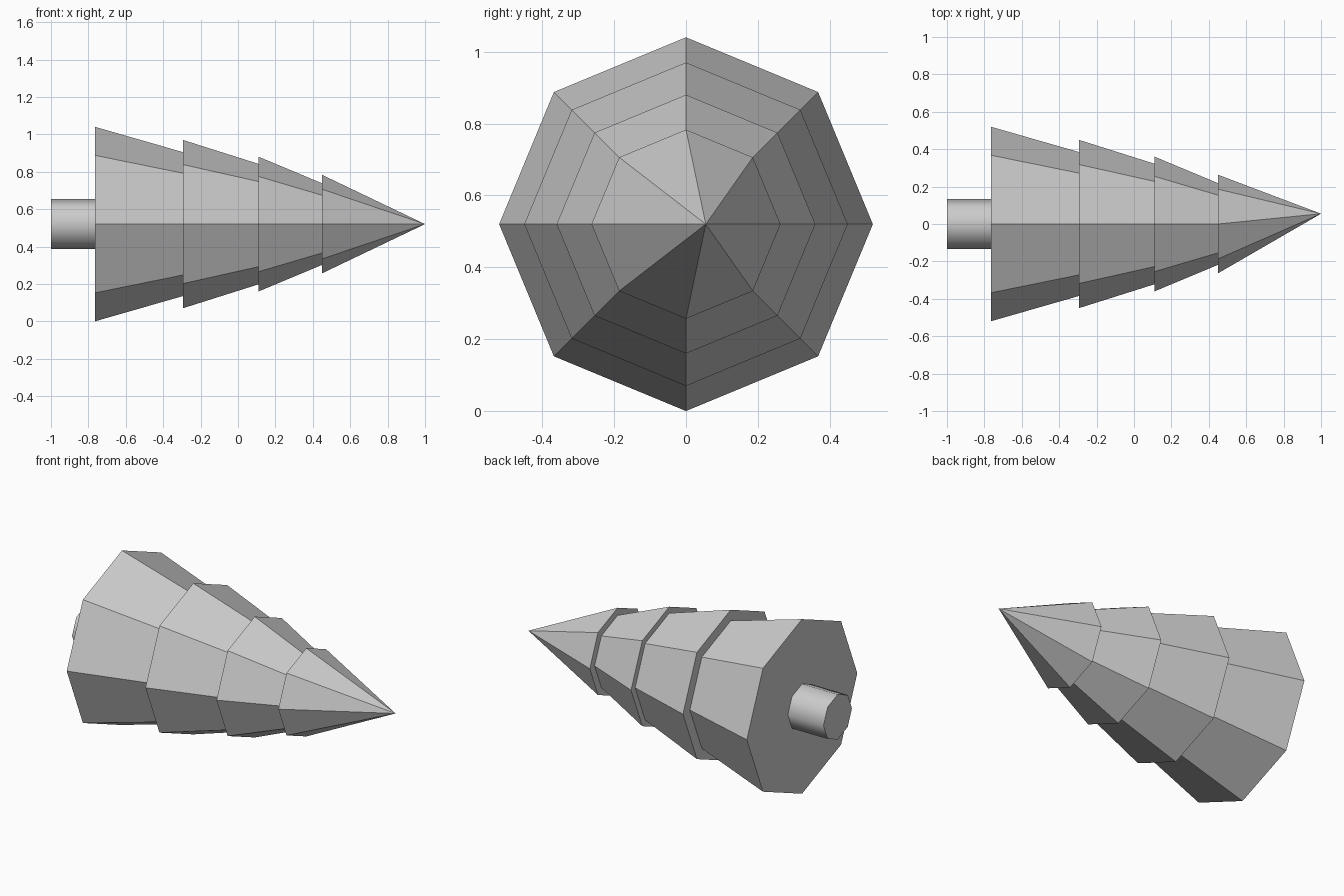
import bpy, bmesh, math

if "Cube" in bpy.data.objects:
    bpy.data.objects.remove(bpy.data.objects["Cube"])

SIDES = 8
AXIS_Z = 0.52


def ring(bm, x, r):
    """Octagonal ring around the lengthwise axis, one corner pointing up."""
    return [bm.verts.new((x, r * math.cos(math.tau * i / SIDES),
                          AXIS_Z + r * math.sin(math.tau * i / SIDES)))
            for i in range(SIDES)]


def bridge(bm, a, b, smooth=False):
    for i in range(SIDES):
        j = (i + 1) % SIDES
        bm.faces.new((a[i], a[j], b[j], b[i])).smooth = smooth


def finish(bm, name):
    bmesh.ops.recalc_face_normals(bm, faces=bm.faces)
    mesh = bpy.data.meshes.new(name)
    bm.to_mesh(mesh)
    bm.free()
    obj = bpy.data.objects.new(name, mesh)
    bpy.context.collection.objects.link(obj)
    return obj


# Foliage: stepped tiers (x, radius) ending in a slightly offset tip
profile = [(-0.765, 0.52), (-0.295, 0.385), (-0.295, 0.45), (0.11, 0.322),
           (0.11, 0.36), (0.45, 0.218), (0.45, 0.263)]
bm = bmesh.new()
rings = [ring(bm, x, r) for x, r in profile]
for a, b in zip(rings, rings[1:]):
    bridge(bm, a, b)
tip = bm.verts.new((1.0, 0.055, AXIS_Z))
for i in range(SIDES):
    bm.faces.new((rings[-1][i], rings[-1][(i + 1) % SIDES], tip))
# Underside, open in the middle where the trunk leaves it
inner = ring(bm, -0.765, 0.134)
bridge(bm, rings[0], inner)
finish(bm, "foliage")

# Trunk: short smooth-shaded stub with a flat cut end
bm = bmesh.new()
near, far = ring(bm, -0.765, 0.134), ring(bm, -1.0, 0.134)
bridge(bm, near, far, smooth=True)
bm.faces.new(far)
for e in bm.edges:
    if all(v in far for v in e.verts):
        e.smooth = False
finish(bm, "trunk")
